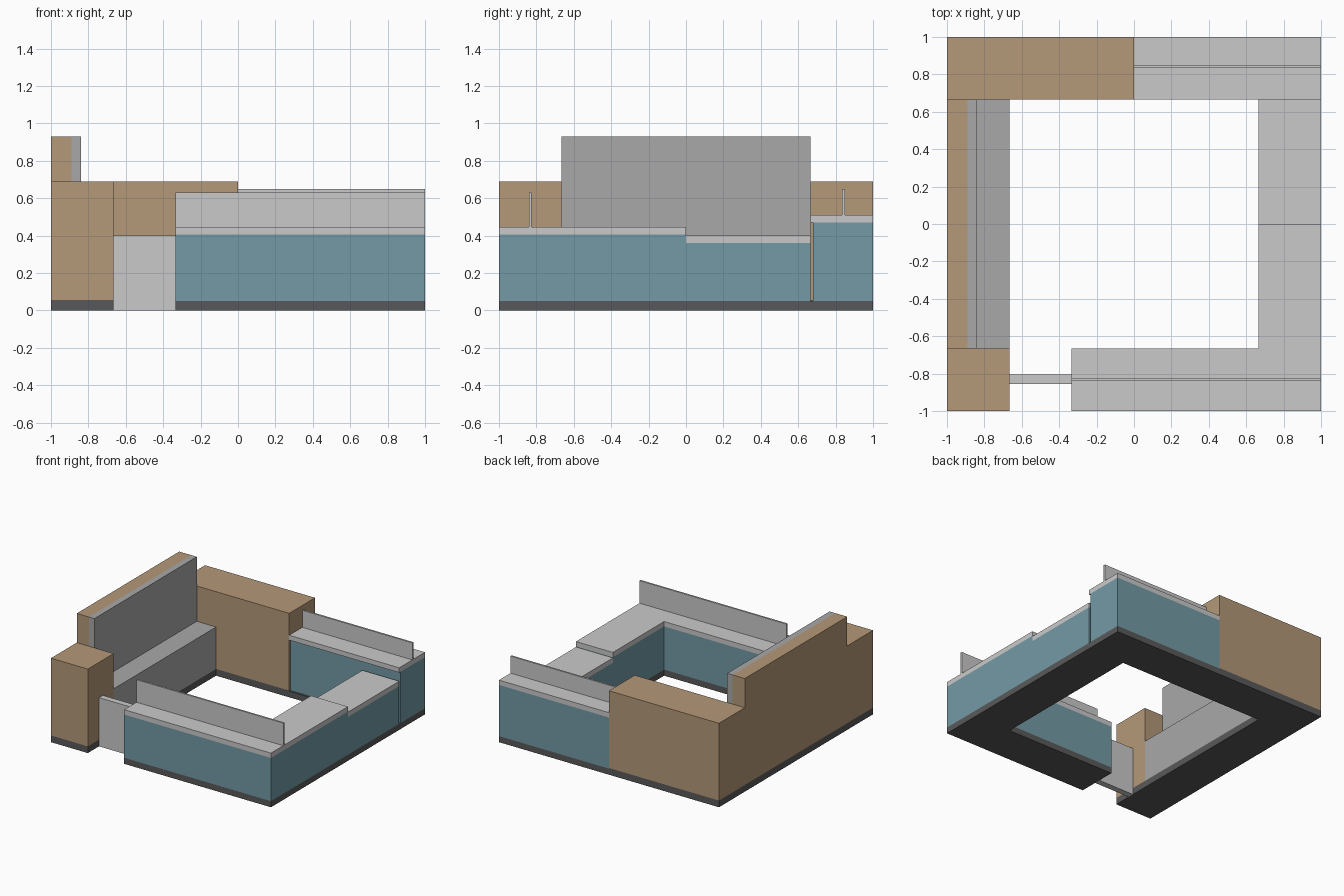
import bpy

if "Cube" in bpy.data.objects:
    bpy.data.objects.remove(bpy.data.objects["Cube"])


def lin(c):
    c /= 255
    return c / 12.92 if c <= 0.04045 else ((c + 0.055) / 1.055) ** 2.4


def mat(name, r, g, b):
    m = bpy.data.materials.new(name)
    m.diffuse_color = (lin(r), lin(g), lin(b), 1)
    m.use_nodes = True
    m.node_tree.nodes["Principled BSDF"].inputs["Base Color"].default_value = m.diffuse_color
    return m


WOOD = mat("wood", 180, 152, 120)
TEAL = mat("teal", 115, 154, 165)
LIGHT = mat("light_grey", 202, 202, 202)
MID = mat("mid_grey", 169, 169, 169)
DARK = mat("dark_plinth", 89, 89, 91)


def box(name, x, y, z, material):
    """Box from (min, max) ranges along each axis."""
    bpy.ops.mesh.primitive_cube_add(size=1, location=[(a + b) / 2 for a, b in (x, y, z)])
    o = bpy.context.object
    o.name = name
    o.scale = [b - a for a, b in (x, y, z)]
    bpy.ops.object.transform_apply(location=False, rotation=False, scale=True)
    o.data.materials.append(material)


I = 0.665   # inner edge of the counter ring
D = 0.335   # door / front counter joint


# Teal counters with a plinth and a light worktop slab
def counter(name, x, y, top, inset=0.0):
    box(name + "_plinth", x, y, (0, 0.05), DARK)
    box(name + "_body", x, (y[0] + inset, y[1]), (0.05, top - 0.04), TEAL)
    box(name + "_worktop", x, y, (top - 0.04, top), LIGHT)


counter("front_counter", (-D, 1), (-1, -I), 0.445)
counter("right_front_counter", (I, 1), (-I, 0), 0.445)
counter("right_low_counter", (I, 1), (0, I), 0.40)
counter("back_counter", (0, 1), (I, 1), 0.51, inset=0.015)

# Upright screens on the worktops
box("front_screen", (-D, 1), (-0.84, -0.825), (0.445, 0.63), LIGHT)
box("back_screen", (0, 1), (0.835, 0.85), (0.51, 0.65), LIGHT)


# Wooden blocks on dark plinths
def wood_block(name, x, y, top):
    box(name + "_plinth", x, y, (0, 0.055), DARK)
    box(name, x, y, (0.055, top), WOOD)


wood_block("front_post", (-1, -I), (-1, -I), 0.69)
wood_block("back_cabinet", (-1, 0), (I, 1), 0.69)
wood_block("left_wall", (-1, -0.89), (-I, I), 0.93)

# Grey panel and bench inside the left wall
box("bench_plinth", (-0.89, -I), (-I, I), (0, 0.055), DARK)
box("wall_panel", (-0.89, -0.84), (-I, I), (0.055, 0.93), MID)
box("bench", (-0.84, -I), (-I, I), (0.055, 0.40), MID)

# Gate in the entrance gap
box("gate", (-I, -D), (-0.855, -0.805), (0, 0.40), LIGHT)
